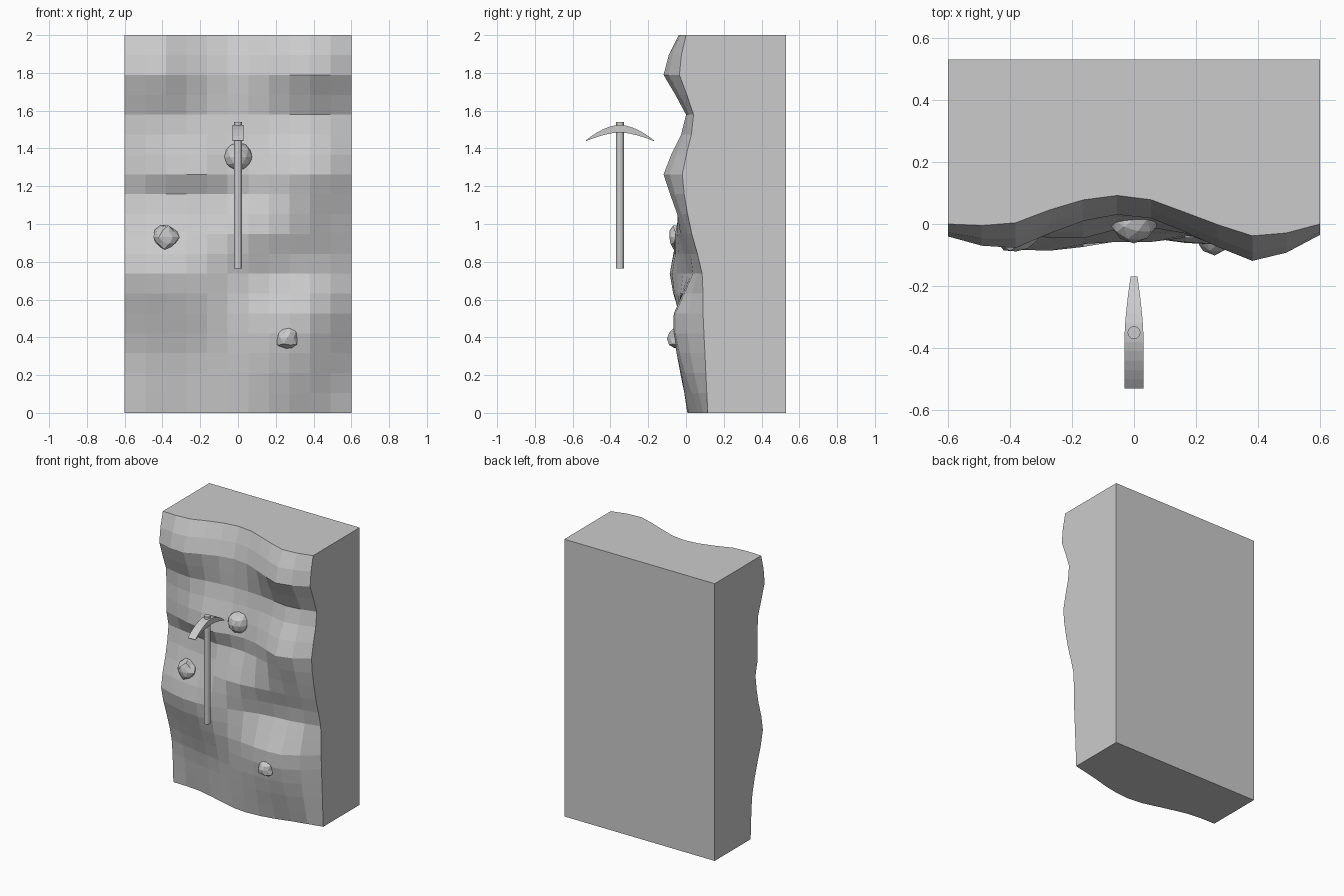
import bpy, bmesh, math, random
from mathutils import Vector

if "Cube" in bpy.data.objects:
    bpy.data.objects.remove(bpy.data.objects["Cube"])

random.seed(4)


def finish(name, bm):
    bmesh.ops.recalc_face_normals(bm, faces=bm.faces)
    me = bpy.data.meshes.new(name)
    bm.to_mesh(me)
    bm.free()
    ob = bpy.data.objects.new(name, me)
    bpy.context.collection.objects.link(ob)
    return ob


def spline(xs, ys, x):
    """Smooth cubic through the points (xs, ys)."""
    n = len(xs)
    i = 0
    while i < n - 2 and x > xs[i + 1]:
        i += 1

    def slope(k):
        a, b = max(k - 1, 0), min(k + 1, n - 1)
        return (ys[b] - ys[a]) / (xs[b] - xs[a])
    h = xs[i + 1] - xs[i]
    t = (x - xs[i]) / h
    return ((2*t**3 - 3*t**2 + 1) * ys[i] + (t**3 - 2*t**2 + t) * h * slope(i)
            + (3*t**2 - 2*t**3) * ys[i + 1] + (t**3 - t**2) * h * slope(i + 1))


# Rock face relief: depth y on a coarse grid, one row per height
KX = [-.6, -.4, -.2, 0, .2, .4, .6]
RELIEF = {
    0.00: [.12, .11, .06, .01, .02, .07, .115],
    0.32: [.10, .05, .02, -.03, -.05, -.03, .10],
    0.53: [.04, -.02, -.04, -.04, -.06, -.05, .09],
    0.74: [-.02, -.08, -.08, -.03, .02, .04, .085],
    0.95: [.03, -.02, -.04, -.06, -.04, -.01, .03],
    1.16: [.065, .03, 0, .01, -.03, -.085, -.01],
    1.26: [.04, -.02, -.05, -.01, -.04, -.12, -.02],
    1.58: [.035, 0, .03, .04, .03, 0, .04],
    1.79: [-.04, -.08, 0, .03, -.04, -.12, -.035],
    2.00: [0, 0, .07, .09, .025, -.04, 0],
}
KZ = list(RELIEF)


def depth(x, z):
    return spline(KZ, [spline(KX, RELIEF[k], x) for k in KZ], z)


# Rock wall: 11 x 19 quads in front, flat sides and back
NX, NZ, BACK = 11, 19, .53
bm = bmesh.new()
g = []
for j in range(NZ + 1):
    row = []
    for i in range(NX + 1):
        x, z = -.6 + 1.2 * i / NX, 2 * j / NZ
        row.append(bm.verts.new((x, depth(x, z), z)))
    g.append(row)
for j in range(NZ):
    for i in range(NX):
        bm.faces.new((g[j][i], g[j][i+1], g[j+1][i+1], g[j+1][i]))
bl, br, tr, tl = [bm.verts.new((x, BACK, z)) for x, z in
                  ((-.6, 0), (.6, 0), (.6, 2), (-.6, 2))]
bm.faces.new((bl, br, tr, tl))
bm.faces.new(g[0] + [br, bl])
bm.faces.new(g[-1] + [tr, tl])
bm.faces.new([r[0] for r in g] + [tl, bl])
bm.faces.new([r[-1] for r in g] + [tr, br])
finish("rock_wall", bm)


# Stones embedded in the wall
def stone(name, loc, r, sub, jitter):
    bm = bmesh.new()
    bmesh.ops.create_icosphere(bm, subdivisions=sub, radius=r)
    for v in bm.verts:
        v.co = v.co * (1 + random.uniform(-jitter, jitter)) + Vector(loc)
    finish(name, bm)


stone("stone_top", (0, .015, 1.355), .076, 2, .03)
stone("stone_left", (-.38, -.03, .93), .066, 2, .13)
stone("stone_right", (.26, -.035, .395), .064, 2, .1)

# Pickaxe handle
bpy.ops.mesh.primitive_cylinder_add(vertices=12, radius=.021, depth=.775,
                                    location=(0, -.35, 1.1525))
bpy.context.object.name = "pickaxe_handle"

# Pickaxe head: tapered arc, wide chisel in front, point at the back
bm = bmesh.new()
rings = []
N = 12
for k in range(N + 1):
    s = -1 + 2 * k / N
    y = -.35 + .18 * s
    zc = 1.505 - .064 * abs(s) ** 1.7
    t = .018 * (1 - s * s) + .002
    w = .03 if s < 0 else .03 - .019 * s ** 1.4
    rings.append([bm.verts.new((a * w, y, zc + b * t)) for a, b in
                  ((-1, -1), (1, -1), (1, 1), (-1, 1))])
for a, b in zip(rings, rings[1:]):
    for i in range(4):
        bm.faces.new((a[i], a[(i+1) % 4], b[(i+1) % 4], b[i]))
bm.faces.new(rings[0])
bm.faces.new(rings[-1])
finish("pickaxe_head", bm)
